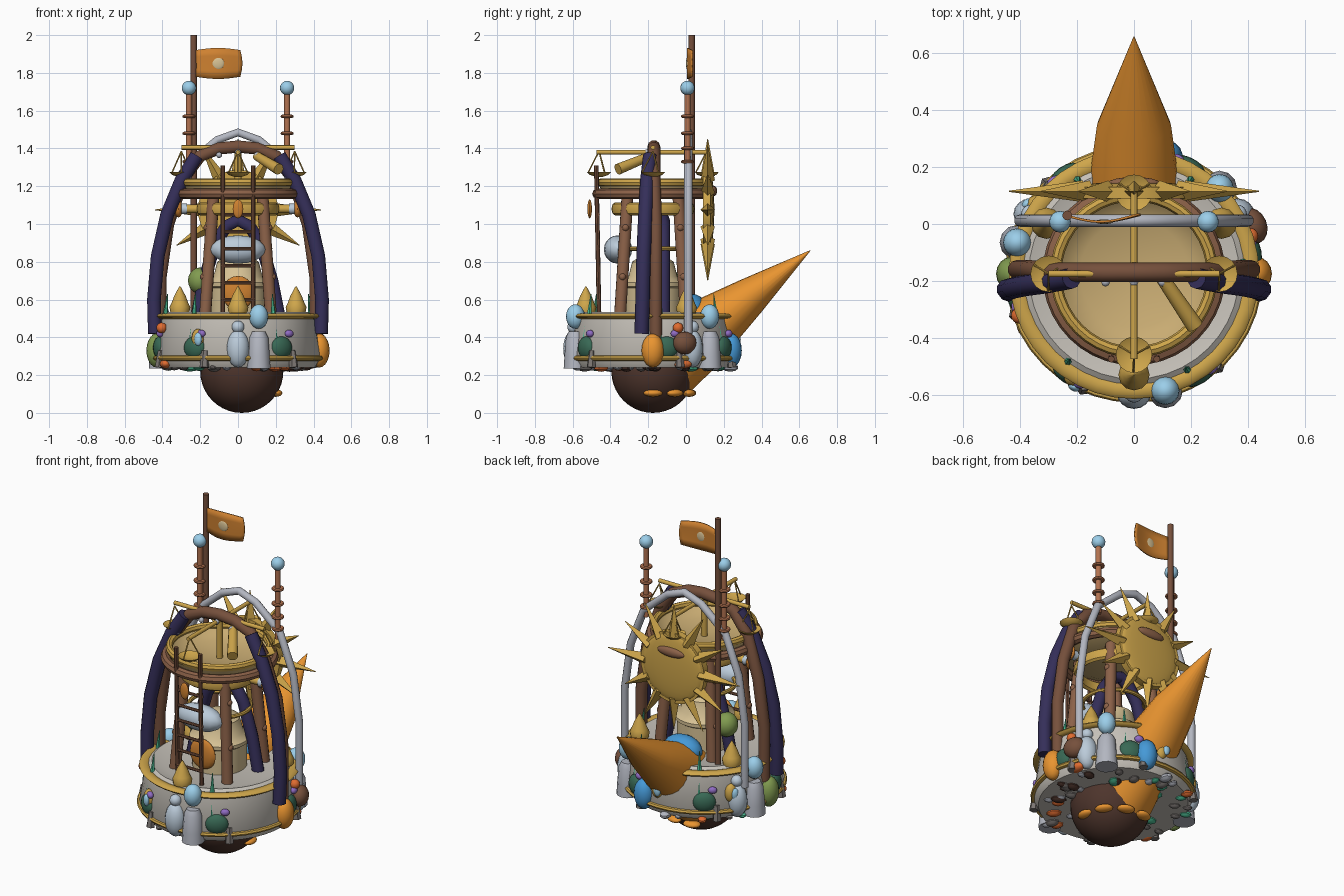
import bpy, bmesh, math, random
from mathutils import Vector, Matrix

if "Cube" in bpy.data.objects:
    bpy.data.objects.remove(bpy.data.objects["Cube"])
random.seed(4)
CY = -0.175
COL = dict(gold=(.62,.38,.07), tan=(.58,.41,.17), brown=(.18,.08,.045), wood=(.26,.12,.065), dark=(.075,.035,.025),
           stone=(.56,.53,.48), navy=(.035,.028,.10), silver=(.45,.47,.53), orange=(.82,.30,.03), rust=(.62,.22,.03),
           sky=(.33,.62,.82), pale=(.50,.60,.70), green=(.04,.14,.09), teal=(.07,.48,.28), olive=(.22,.33,.08),
           red=(.75,.15,.03), blue=(.06,.32,.68), purple=(.28,.15,.55), copper=(.45,.17,.08), grey=(.2,.18,.17), cream=(.68,.54,.30))
MATS = {}

def mat(c):
    if c not in MATS:
        MATS[c] = bpy.data.materials.new(c)
        MATS[c].diffuse_color = (*COL[c], 1)
    return MATS[c]

def emit(name, bm, c, smooth=True):
    bmesh.ops.recalc_face_normals(bm, faces=bm.faces)
    me = bpy.data.meshes.new(name)
    bm.to_mesh(me); bm.free()
    ob = bpy.data.objects.new(name, me)
    bpy.context.collection.objects.link(ob)
    me.materials.append(mat(c))
    if smooth:
        me.shade_smooth()
        bpy.context.view_layer.objects.active = ob
        ob.select_set(True)
        bpy.ops.object.shade_smooth_by_angle(angle=math.radians(40))
        ob.select_set(False)
    return ob

def ball(name, loc, size, c, rot=0, seg=16):
    bm = bmesh.new()
    s = size if isinstance(size, tuple) else (size,)*3
    m = Matrix.Translation(loc) @ Matrix.Rotation(rot, 4, 'Z') @ Matrix.Diagonal((*s, 1))
    bmesh.ops.create_uvsphere(bm, u_segments=seg, v_segments=seg*5//8, radius=1, matrix=m)
    return emit(name, bm, c)

def rod(name, a, b, r, c, r2=None, seg=12):
    a, b = Vector(a), Vector(b)
    d = b - a
    bm = bmesh.new()
    m = Matrix.Translation((a+b)/2) @ d.to_track_quat('Z', 'Y').to_matrix().to_4x4()
    bmesh.ops.create_cone(bm, cap_ends=True, segments=seg, radius1=r, radius2=r if r2 is None else r2, depth=d.length, matrix=m)
    return emit(name, bm, c)

def loft(name, rings, c, closed=False):
    bm = bmesh.new()
    vs = [[bm.verts.new(p) for p in ring] for ring in rings]
    n = len(vs[0])
    for i in range(len(vs) if closed else len(vs)-1):
        a, b = vs[i], vs[(i+1) % len(vs)]
        for j in range(n):
            bm.faces.new((a[j], a[(j+1) % n], b[(j+1) % n], b[j]))
    if not closed:
        bm.faces.new(vs[0]); bm.faces.new(vs[-1])
    return emit(name, bm, c)

def lathe(name, prof, c, x=0, y=CY, seg=40, closed=False):
    ang = [2*math.pi*i/seg for i in range(seg)]
    return loft(name, [[(x+r*math.cos(t), y+r*math.sin(t), z) for t in ang] for r, z in prof], c, closed)

def hoop(name, R, z, rr, rz, c, x=0, y=CY, seg=40):
    lathe(name, [(R+rr*math.cos(k*math.pi/4), z+rz*math.sin(k*math.pi/4)) for k in range(8)], c, x, y, seg, True)

def tube(name, pts, r, c, seg=10):
    pts = [Vector(p) for p in pts]
    rings = []
    for i, p in enumerate(pts):
        d = (pts[min(i+1, len(pts)-1)] - pts[max(i-1, 0)]).normalized()
        u = Vector((0, 1, 0)); u = (u - d*u.dot(d)).normalized(); w = d.cross(u)
        rings.append([p + r*(u*math.cos(2*math.pi*k/seg) + w*math.sin(2*math.pi*k/seg)) for k in range(seg)])
    loft(name, rings, c)

def arch(half):
    return half + [(-x, y, z) for x, y, z in half[-2::-1]]

def polar(deg, r, z):
    a = math.radians(deg)
    return (r*math.cos(a), CY + r*math.sin(a), z)

# comet head and tail under the drum
ball("comet_head", (.02, CY, .22), .22, 'dark', seg=32)
d, p = Vector((0, .796, .605)), Vector((0, -.605, .796))
tail = [(.02,.19,.20), (.14,.185,.21), (.35,.165,.185), (.48,.155,.15), (.7,.13,.10), (1.09,.002,.002)]
loft("comet_tail", [[Vector((0,-.21,.2)) + d*s + Vector((rx*math.cos(k*math.pi/12), 0, 0)) + p*rp*math.sin(k*math.pi/12)
      for k in range(24)] for s, rx, rp in tail], 'orange')
for deg in (0, 35, 70, 105):
    ball("ember", polar(deg, .20, .105), (.035, .05, .02), 'orange', math.radians(deg))

# drum base with gold rims
lathe("drum_base", [(.05,.24), (.41,.24), (.44,.29), (.405,.51), (.37,.535), (.30,.515), (.02,.515)], 'stone')
hoop("drum_lower_rim", .435, .29, .018, .014, 'gold')
hoop("drum_upper_rim", .41, .512, .03, .014, 'gold')

# stones scattered below and around the drum
for i in range(44):
    c = random.choice(['grey', 'silver', 'grey', 'teal', 'dark', 'red'])
    s = random.uniform(.018, .034)
    a = random.uniform(0, 360)
    ball("pebble", polar(a, random.uniform(.25, .42), .24), (s*1.4, s, s*.7), c, math.radians(a), seg=8)

# three-fold figures and ornaments around the drum wall
for k in range(3):
    a = -75 + 120*k
    x, y, _ = polar(a, .425, 0)
    lathe("figure_body", [(.062,.235), (.058,.30), (.05,.40), (.035,.43)], 'silver', x, y, 12)
    ball("figure_head", (x, y, .51), (.05, .05, .065), 'sky')
    x, y, _ = polar(a-15, .42, 0)
    ball("small_figure_body", (x, y, .34), (.06, .055, .10), 'pale')
    ball("small_figure_head", (x, y, .455), .033, 'pale')
for a in (-57, -123, 10, 63, 125, 190):
    r = math.radians(a)
    ball("bush", polar(a, .42, .345), (.035, .065, .06), 'green', r)
    ball("blossom", polar(a+6, .43, .42), (.018, .025, .02), 'purple', r)
    rod("crystal", polar(a-4, .40, .38), polar(a-4, .375, .63), .028, 'teal', .002, 6)
    rod("low_crystal", polar(a+9, .44, .24), polar(a+9, .43, .33), .025, 'grey', .018, 6)
for a, c in ((0, 'orange'), (180, 'olive'), (75, 'blue')):
    ball("seed_pod", polar(a, .43, .33), (.055, .06, .09), c, math.radians(a))
ball("gourd", polar(22, .45, .37), (.05, .065, .06), 'brown', .4)
for a in (18, 200):
    ball("berry", polar(a, .43, .45), .028, 'red')
    ball("low_berry", polar(a+4, .42, .26), (.03, .05, .025), 'red')
for a in (-120, 88, 145):
    ball("locket", polar(a, .425, .39), (.03, .035, .055), 'gold', math.radians(a))
    ball("locket_gem", polar(a+2, .45, .39), (.015, .022, .035), 'sky', math.radians(a))

# three gold cones standing on the rim
for a in (-90, 30, 150):
    x, y, _ = polar(a, .355, 0)
    lathe("deck_finial", [(.05,.53), (.055,.56), (.045,.58), (.03,.62), (.003,.67)], 'gold', x, y, 12)

# inner core: tan drum, dome, door, cloud and navy ribs
lathe("core_drum", [(.15,.5), (.15,.66), (.165,.67), (.165,.69), (.13,.72), (.11,.80), (.05,.84)], 'cream')
ball("core_door", (0, -.335, .635), (.085, .025, .09), 'rust')
ball("cloud", (0, -.36, .865), (.145, .075, .075), 'pale')
ball("moss_orb", (-.2, -.1, .70), (.065, .065, .07), 'olive')
ball("water_orb", (0, .03, .55), (.12, .08, .08), 'blue')
tube("navy_rib", arch([(-.22, -.12, .5), (-.18, -.12, .70), (-.12, -.12, .90), (-.06, -.12, .99), (0, -.12, 1.02)]), .035, 'navy')
hoop("inner_hoop", .17, .87, .012, .012, 'gold')
hoop("inner_band", .2, 1.08, .02, .035, 'gold')

# platform on four legs, with a shallow dish
for sx in (-1, 1):
    for y0, y1 in ((-.35, -.31), (0, -.04)):
        rod("platform_leg", (sx*.175, y0, .5), (sx*.13, y1, 1.145), .032, 'wood')
        for z in (.72, .98):
            ball("leg_knot", (sx*(.175-.07*(z-.5)+.022), y0+(y1-y0)*(z-.5)/.645, z), .02, 'wood', seg=8)
hoop("platform_ring", .295, 1.16, .027, .027, 'wood')
lathe("dish", [(.02,1.13), (.20,1.14), (.27,1.17), (.29,1.215), (.28,1.235), (.25,1.20), (.19,1.17), (.02,1.155)], 'tan')
hoop("dish_rim", .275, 1.22, .02, .022, 'gold')

# ladder
for x in (-.08, .08):
    rod("ladder_rail", (x, -.46, .50), (x, -.475, 1.31), .012, 'brown', seg=8)
for i in range(7):
    rod("ladder_rung", (-.09, -.465, .60+.09*i), (.09, -.465, .60+.09*i), .009, 'brown', seg=8)

# lamps below the platform
ball("front_lamp", (0, -.51, 1.08), (.028, .012, .05), 'rust')
for sx in (-1, 1):
    rod("lamp_arm", (sx*.2, CY, 1.08), (sx*.27, CY, 1.08), .022, 'gold')
    rod("lamp_glass", (sx*.27, CY, 1.08), (sx*.30, CY, 1.08), .028, 'pale')
    ball("lamp_cap", (sx*.315, CY, 1.08), (.022, .045, .045), 'rust')

# brown arch, navy sleeves and silver arch
tube("brown_arch", arch([(-.41,-.16,.40), (-.41,-.16,.72), (-.37,-.16,1.0), (-.29,-.17,1.24), (-.2,-.17,1.36), (-.1,-.17,1.40), (0,-.17,1.41)]), .034, 'brown')
for s in (-1, 1):
    tube("navy_sleeve", [(s*x, y, z) for x, y, z in ((.44,-.235,.42), (.445,-.23,.60), (.425,-.225,.83), (.375,-.215,1.05), (.30,-.205,1.23), (.22,-.19,1.36))], .038, 'navy')
tube("silver_arch", arch([(-.40,.012,.42), (-.40,.012,.80), (-.36,.012,1.08), (-.27,.012,1.31), (-.11,.012,1.445), (0,.012,1.485)]), .022, 'silver')
for x, z in ((-.1,1.365), (.1,1.365), (0,1.38), (-.26,1.25), (.26,1.25)):
    ball("arch_rivet", (x, -.205, z), .016, 'silver', seg=8)

# crossed balance beams with hanging pans
rod("beam_side", (-.30, CY, 1.405), (.30, CY, 1.405), .012, 'gold')
rod("beam_long", (0, -.475, 1.38), (0, .11, 1.38), .012, 'gold')
for x, y in ((-.30, CY), (.30, CY), (0, -.46), (0, .11)):
    lathe("balance_pan", [(.02,1.25), (.05,1.26), (.064,1.275), (.055,1.27), (.02,1.258)], 'gold', x, y, 16)
    for k in range(3):
        a = k*2.094 + .5
        rod("pan_string", (x, y, 1.385), (x+.058*math.cos(a), y+.058*math.sin(a), 1.272), .004, 'gold', seg=5)
rod("beam_post", (0, CY, 1.14), (0, CY, 1.40), .018, 'gold')
rod("spyglass", (.10, -.19, 1.36), (.215, -.36, 1.29), .024, 'gold', .03)

# sun disc with rays, facing back
sun = Vector((0, .115, 1.075))
rod("sun_disc", sun-Vector((0,.025,0)), sun+Vector((0,.015,0)), .212, 'gold', seg=32)
ball("sun_face", sun+Vector((0,.01,0)), (.2, .025, .2), 'gold', seg=24)
ball("sun_eyelid", sun+Vector((0,.03,.10)), (.09, .02, .028), 'wood')
for k in range(12):
    a = k*math.pi/6
    v = Vector((math.cos(a), 0, math.sin(a)))
    rod("sun_ray", sun+v*.18, sun+v*(.375 if k % 2 else .44 if k % 6 == 0 else .39), .038, 'gold', .002, 4)

# mast with waving flag
rod("mast", (-.235, .03, .5), (-.235, .03, 2), .017, 'brown')
bm = bmesh.new()
rows = []
for i in range(13):
    t = i/12
    h = .07 + .012*math.sin(math.pi*t)
    y, x = .03 - .018*math.sin(3.5*t), -.225 + .235*t
    rows.append([bm.verts.new((x + .012*math.sin(math.pi*j/4)*t, y, 1.85 + h*(j-2)/2)) for j in range(5)])
for a, b in zip(rows, rows[1:]):
    for j in range(4):
        bm.faces.new((a[j], b[j], b[j+1], a[j+1]))
flag = emit("flag", bm, 'rust')
flag.modifiers.new("thickness", 'SOLIDIFY').thickness = .008
ball("flag_emblem", (-.105, .008, 1.85), (.033, .008, .033), 'cream')

# ringed antennas with blue balls
for x in (-.26, .26):
    rod("antenna", (x, .008, 1.27), (x, .008, 1.70), .016, 'copper')
    for z in (1.33, 1.40, 1.48, 1.57):
        hoop("antenna_ring", .024, z, .011, .009, 'copper', x, .008, 16)
    ball("antenna_ball", (x, .008, 1.72), .038, 'sky')

for m in bpy.data.materials:
    if m.users and not m.is_grease_pencil:
        m.use_nodes = True
        m.node_tree.nodes["Principled BSDF"].inputs["Base Color"].default_value = m.diffuse_color
